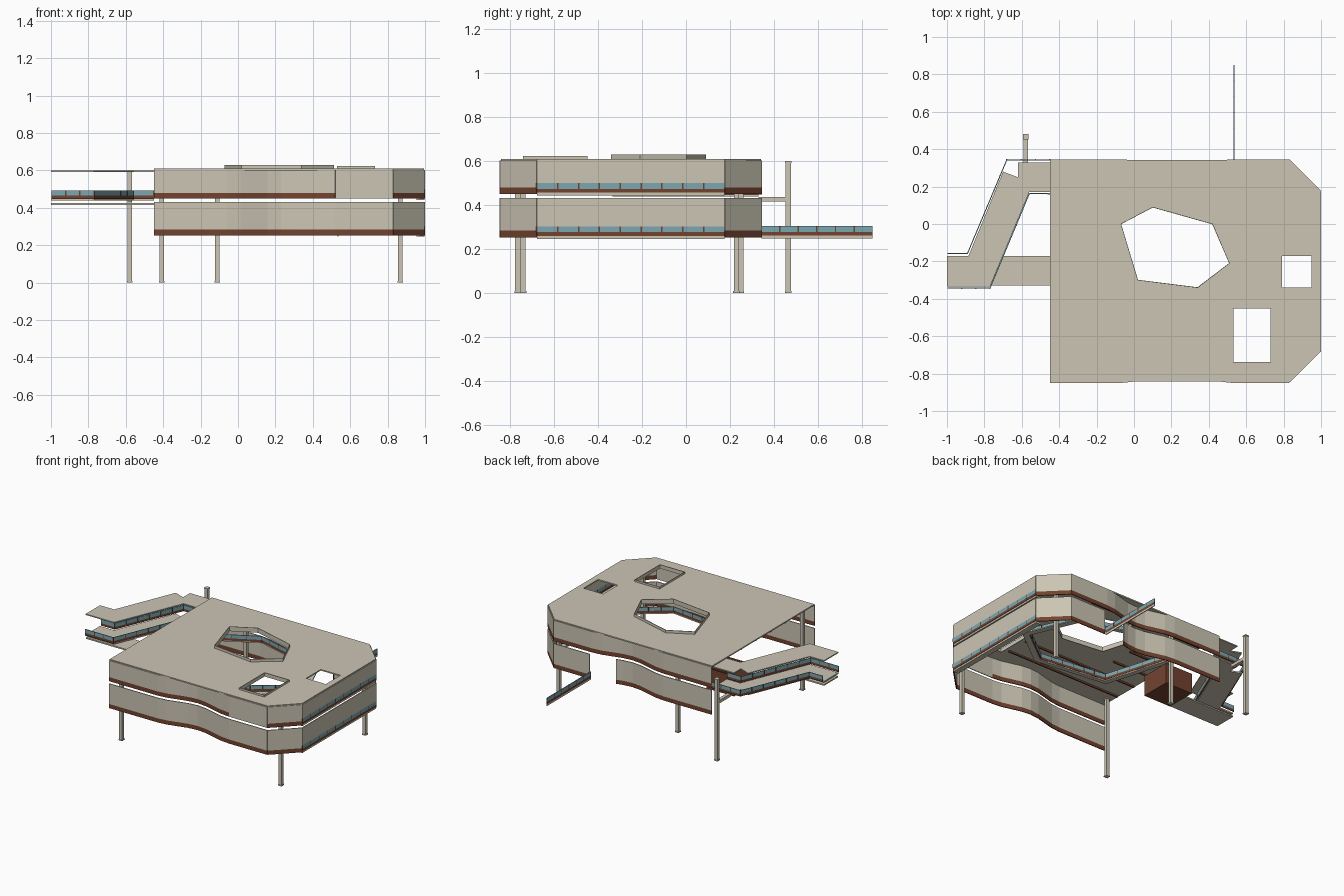
import bpy, bmesh, math
from mathutils import Vector

cube = bpy.data.objects.get("Cube")
if cube:
    bpy.data.objects.remove(cube)


def material(name, color):
    m = bpy.data.materials.new(name)
    m.use_nodes = True
    m.diffuse_color = (*color, 1)
    m.node_tree.nodes["Principled BSDF"].inputs["Base Color"].default_value = (*color, 1)
    return m


CONCRETE = material("warm concrete", (0.60, 0.56, 0.455))
BROWN = material("rust brown", (0.17, 0.055, 0.028))
GLASS = material("blue glass", (0.20, 0.39, 0.44))


def finish(name, bm, mat):
    bmesh.ops.recalc_face_normals(bm, faces=bm.faces)
    me = bpy.data.meshes.new(name)
    bm.to_mesh(me)
    bm.free()
    me.materials.append(mat)
    ob = bpy.data.objects.new(name, me)
    bpy.context.collection.objects.link(ob)
    return ob


def slab(name, outline, z0, z1, mat=CONCRETE, holes=()):
    """Flat plate from an outline, with optional holes."""
    bm = bmesh.new()
    edges = []
    for loop in (outline, *holes):
        vs = [bm.verts.new((x, y, z0)) for x, y in loop]
        edges += [bm.edges.new((vs[i - 1], vs[i])) for i in range(len(vs))]
    bmesh.ops.triangle_fill(bm, edges=edges, use_beauty=True, normal=(0, 0, 1))
    ext = bmesh.ops.extrude_face_region(bm, geom=list(bm.faces))
    up = [v for v in ext["geom"] if isinstance(v, bmesh.types.BMVert)]
    bmesh.ops.translate(bm, verts=up, vec=(0, 0, z1 - z0))
    return finish(name, bm, mat)


def ribbon(name, path, z0, z1, mat=CONCRETE, closed=False, thick=0.006):
    """Thin upright wall along a plan path."""
    bm = bmesh.new()
    cols = [(bm.verts.new((x, y, z0)), bm.verts.new((x, y, z1))) for x, y in path]
    for i in range(0 if closed else 1, len(cols)):
        a, b = cols[i - 1], cols[i]
        bm.faces.new((a[0], b[0], b[1], a[1]))
    ob = finish(name, bm, mat)
    mod = ob.modifiers.new("thickness", 'SOLIDIFY')
    mod.thickness = thick
    mod.offset = 0
    return ob


def rect(x0, x1, y0, y1):
    return [(x0, y0), (x1, y0), (x1, y1), (x0, y1)]


def box(name, x0, x1, y0, y1, z0, z1, mat=CONCRETE):
    return slab(name, rect(x0, x1, y0, y1), z0, z1, mat)


def railing(name, path, z, closed=False):
    """Brown kerb with glass above it and slim posts."""
    ribbon(name + "_kerb", path, z, z + 0.017, BROWN, closed)
    ribbon(name + "_glass", path, z + 0.017, z + 0.044, GLASS, closed)
    ends = list(zip(path, path[1:] + path[:1]))
    r = .0033
    for a, b in ends if closed else ends[:-1]:
        a, b = Vector(a), Vector(b)
        n = max(1, round((b - a).length / 0.09))
        for k in range(n):
            p = a.lerp(b, k / n)
            box(name + "_post", p.x - r, p.x + r, p.y - r, p.y + r, z + .017, z + .044, BROWN)


# Plan outlines
hexagon = [(-.07, 0), (.1, .09), (.42, 0), (.51, -.21), (.34, -.34), (.02, -.3)]
roof_plan = [(-.45, -.843), (.83, -.843), (.995, -.678), (.995, .175), (.828, .341), (-.45, .341)]
rect_light = rect(.53, .73, -.74, -.45)
square_light = rect(.79, .95, -.34, -.17)

# Roof with light wells
slab("roof", roof_plan, .6, .609, holes=[hexagon, rect_light, square_light])
ribbon("courtyard_rim", hexagon, .595, .629, closed=True, thick=.004)
ribbon("rect_light_rim", rect_light, .595, .623, closed=True, thick=.004)
for i in range(6):
    y = -.7 + i * .17
    end = .5 if y < -.4 or y > .12 else -.12
    box("roof_beam", -.44, end, y, y + .01, .588, .6, BROWN)


def facade(x0, x1, side):
    """Plan path of a long facade that bows gently inward in its middle."""
    xs = {x0, x1} | {x for x in [-.06 + .0725 * k for k in range(9)] if x0 < x < x1}
    path = []
    for x in sorted(xs):
        t = min(max((x + .06) / .58, 0), 1)
        depth = .027 * (1 - math.cos(2 * math.pi * t))
        path.append((x, -.846 + depth if side < 0 else .343 - depth))
    return path


def wall(name, path, z0, z1, kerb=.03):
    if kerb:
        ribbon(name + "_base", path, z0, z0 + kerb, BROWN)
    ribbon(name, path, z0 + kerb, z1)


# Two storeys of facade bands
front_corner = [(.83, -.846), (.997, -.679)]
back_corner = [(.997, .175), (.829, .343)]
right_side = [(.997, -.679), (.997, .175)]
for label, z0, z1 in (("lower", .253, .432), ("upper", .45, .602)):
    wall(label + "_front_corner", front_corner, z0, z1)
    wall(label + "_back_corner", back_corner, z0, z1)
    railing(label + "_right_window", right_side, z0 + .006)
    ribbon(label + "_right_wall", right_side, z0 + .05, z1)
    box(label + "_right_deck", .955, .997, -.679, .175, z0 - .007, z0 + .006)
wall("lower_front_wall", facade(-.45, .83, -1), .253, .432)
wall("upper_front_wall", facade(-.45, .52, -1), .45, .602)
wall("upper_front_wall_end", facade(.52, .83, -1), .45, .602, 0)
wall("lower_back_wall_left", facade(.54, .83, 1), .253, .432)
wall("lower_back_wall_right", facade(-.45, .35, 1), .253, .432)
wall("upper_back_wall", facade(-.45, .83, 1), .45, .602)

# Straight entrance rail behind the building
box("entrance_rail_foot", .531, .537, .343, .85, .247, .26)
railing("entrance_rail", [(.534, .343), (.534, .85)], .26)


# Courtyard gallery ring
def ring(scale):
    return [(.2 + (x - .2) * scale, -.13 + (y + .13) * scale) for x, y in hexagon]


slab("gallery_deck", ring(1.75), .452, .46, holes=[ring(1.58)])
railing("gallery_rail", ring(1.58), .46, True)

# Stair core by the side bridge
box("stair_core_floor", -.44, -.22, -.15, .07, .28, .288, BROWN)
ribbon("stair_core_wall", [(-.44, .07), (-.22, .07), (-.22, -.15), (-.44, -.15)], .28, .43, BROWN)

# Cranked side bridge: canopy, deck and rails
canopy = [(-.45, .33), (-.62, .33), (-.62, .25), (-.7, .28), (-.885, -.17), (-1, -.17),
          (-1, -.335), (-.77, -.335), (-.56, .17), (-.45, .17)]
slab("bridge_canopy", canopy, .592, .6)
slab("bridge_deck", canopy, .438, .448)
railing("bridge_outer_rail", [(-.45, .343), (-.68, .343), (-.89, -.157), (-.997, -.157)], .448)
railing("bridge_inner_rail", [(-.45, .162), (-.56, .162), (-.77, -.343), (-.997, -.343)], .448)
box("bridge_lower_platform", -1, -.45, -.33, -.17, .415, .425)

# Columns
for x, y, top in ((-.407, -.766, .6), (-.11, .25, .6), (.868, -.742, .6),
                  (.868, .23, .6), (-.578, .466, .6)):
    r = .012
    box("column", x - r, x + r, y - r, y + r, 0, top)
    for z in (0, top - .008):
        box("column_collar", x - r - .003, x + r + .003, y - r - .003, y + r + .003, z, z + .008)
box("column_tie", -.59, -.566, .33, .478, .415, .437)
